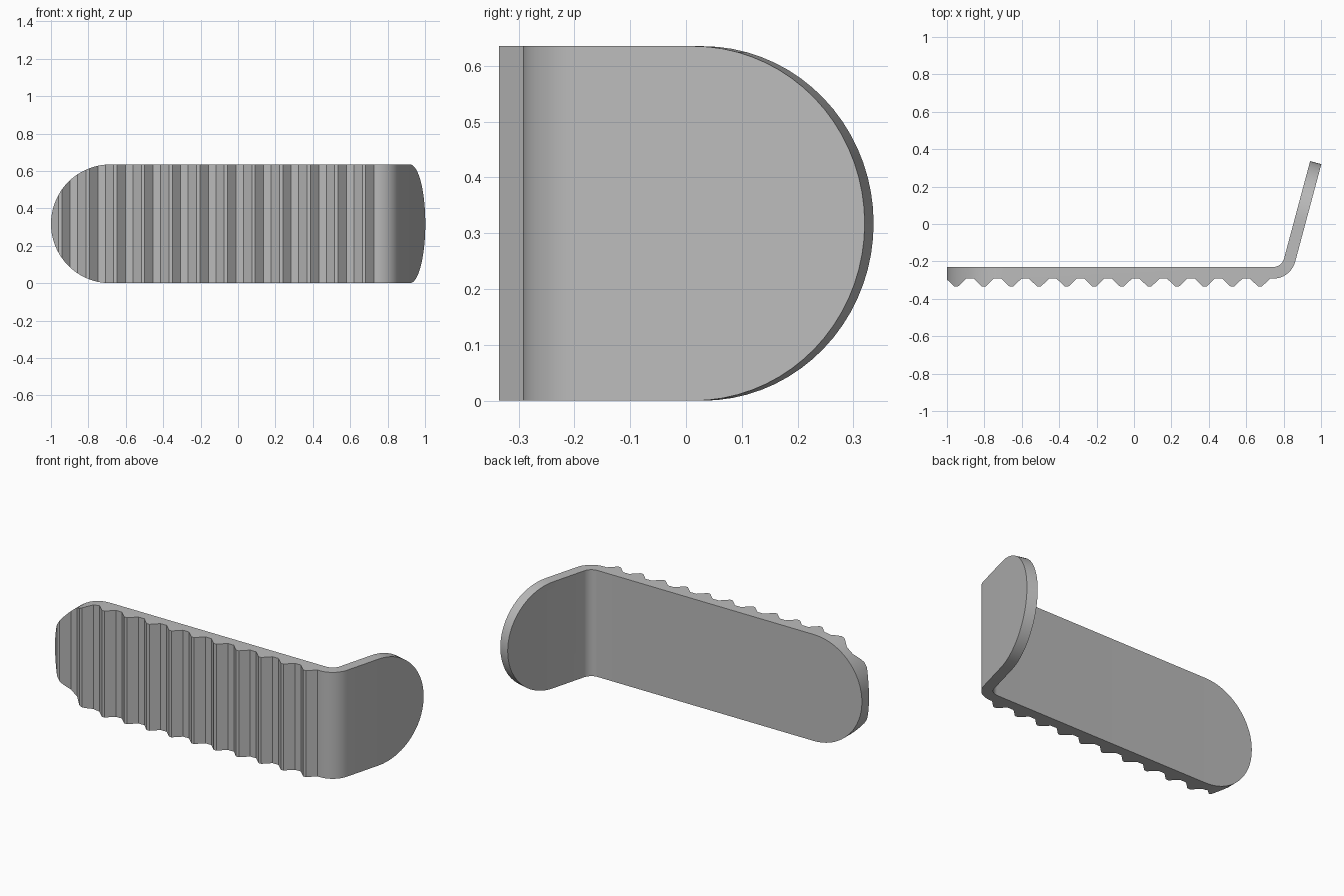
import bpy, bmesh
from math import sin, cos, pi, radians
from mathutils import Vector

cube = bpy.data.objects.get("Cube")
if cube:
    bpy.data.objects.remove(cube, do_unlink=True)

HEIGHT = 0.635
RADIUS = HEIGHT / 2
FRONT_Y, TIP_Y, BACK_Y = -0.292, -0.335, -0.23
THICK = BACK_Y - FRONT_Y
PITCH, RIDGES, FIRST_RIDGE = 0.1477, 12, -0.951
BEND = Vector((0.744, -0.17))
INNER_R = 0.06
OUTER_R = INNER_R + THICK
TURN = radians(75)
along = Vector((cos(TURN), sin(TURN)))
outward = Vector((sin(TURN), -cos(TURN)))
TAB = 0.54


def bend_arc(radius, steps=14):
    return [BEND + radius * Vector((sin(TURN * i / steps), -cos(TURN * i / steps)))
            for i in range(steps + 1)]


# Plan outline: ridged front, bend, slanted tab, then the plain back
outline = [Vector((-1.02, FRONT_Y))]
for i in range(RIDGES):
    x = FIRST_RIDGE + i * PITCH
    outline += [Vector((x + dx, y)) for dx, y in
                ((-0.054, FRONT_Y), (-0.009, TIP_Y), (0.009, TIP_Y), (0.054, FRONT_Y))]
outer, inner = bend_arc(OUTER_R), bend_arc(INNER_R)
outline += outer
outline += [outer[-1] + along * (TAB + 0.02), inner[-1] + along * (TAB + 0.02)]
outline += inner[::-1] + [Vector((-1.02, BACK_Y))]

bm = bmesh.new()
base = bm.faces.new([bm.verts.new((p.x, p.y, 0)) for p in outline])
raised = bmesh.ops.extrude_face_region(bm, geom=[base], use_keep_orig=True)
bmesh.ops.translate(bm, vec=(0, 0, HEIGHT),
                    verts=[g for g in raised["geom"] if isinstance(g, bmesh.types.BMVert)])
bmesh.ops.recalc_face_normals(bm, faces=bm.faces[:])


# Trim an end to a half circle, one facet at a time
def round_end(tip, direction, steps=36):
    centre = tip - direction * RADIUS
    half = pi / steps / 2
    for i in range(steps):
        a = pi / 2 - half * (2 * i + 1)
        normal = direction * cos(a) + Vector((0, 0, sin(a)))
        bmesh.ops.bisect_plane(bm, geom=bm.verts[:] + bm.edges[:] + bm.faces[:], dist=1e-5,
                               plane_co=centre + normal * RADIUS * cos(half),
                               plane_no=normal, clear_outer=True)
        rim = [e for e in bm.edges if e.is_boundary]
        if rim:
            bmesh.ops.edgeloop_fill(bm, edges=rim)


round_end(Vector((-1, 0, RADIUS)), Vector((-1, 0, 0)))
tab_tip = outer[-1] + along * TAB
round_end(Vector((tab_tip.x, tab_tip.y, RADIUS)), Vector((along.x, along.y, 0)))
bmesh.ops.recalc_face_normals(bm, faces=bm.faces[:])

mesh = bpy.data.meshes.new("ridged_bracket")
bm.to_mesh(mesh)
bm.free()
bracket = bpy.data.objects.new("ridged_bracket", mesh)
bpy.context.collection.objects.link(bracket)

# Plain grey finish
grey = bpy.data.materials.new("plain_grey")
grey.use_nodes = True
colour = (0.5, 0.5, 0.5, 1)
grey.diffuse_color = colour
grey.node_tree.nodes["Principled BSDF"].inputs["Base Color"].default_value = colour
mesh.materials.append(grey)

bpy.ops.object.select_all(action="DESELECT")
bracket.select_set(True)
bpy.context.view_layer.objects.active = bracket
bpy.ops.object.shade_smooth_by_angle(angle=radians(30))
